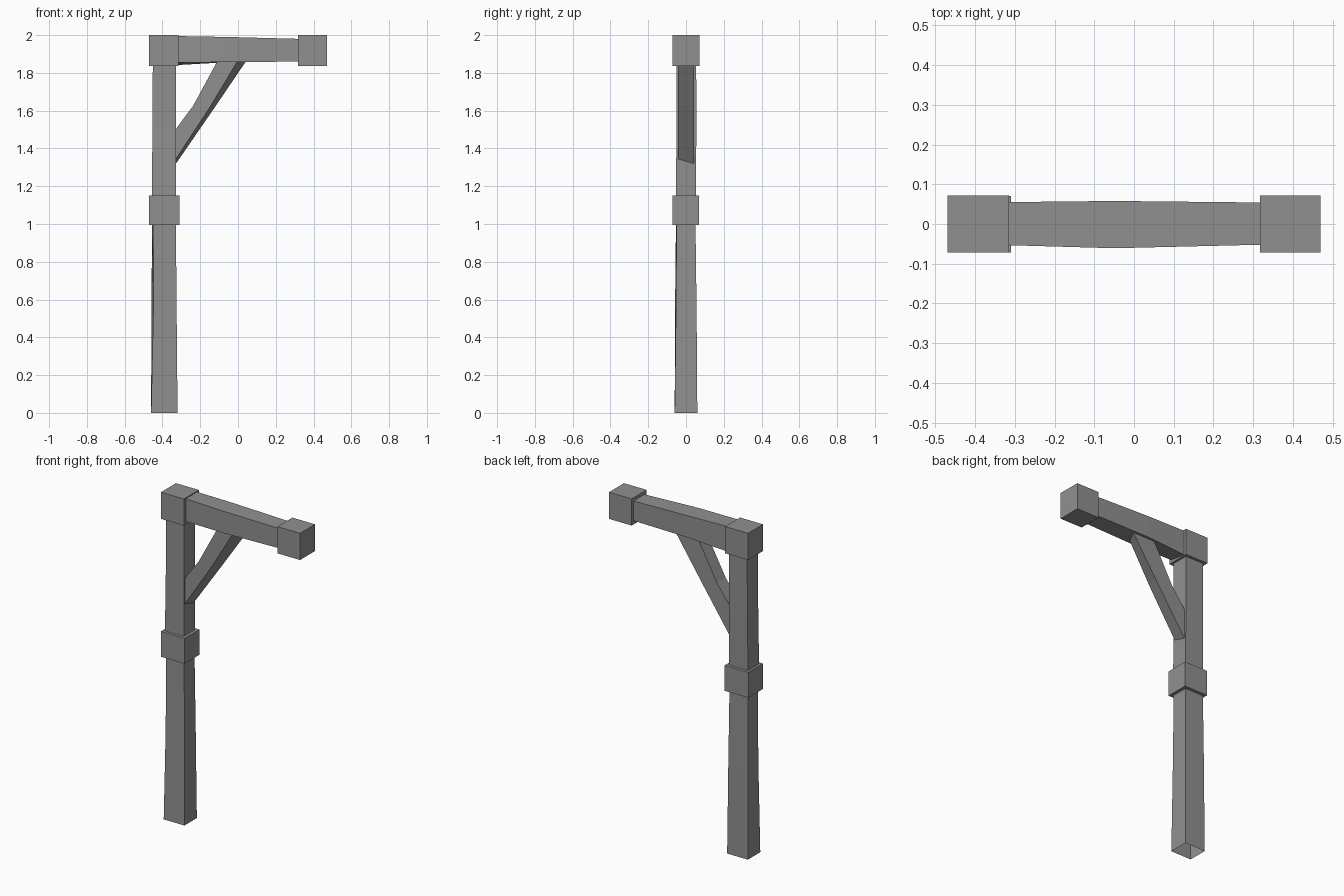
import bpy
import bmesh

if "Cube" in bpy.data.objects:
    bpy.data.objects.remove(bpy.data.objects["Cube"])

# Dark grey timber
wood = bpy.data.materials.new("dark_timber")
wood.diffuse_color = (0.28, 0.28, 0.28, 1.0)
wood.use_nodes = True
wood.node_tree.nodes["Principled BSDF"].inputs["Base Color"].default_value = wood.diffuse_color


def loft(name, rings):
    """Open-ended four-sided timber skinned through rings of four points."""
    bm = bmesh.new()
    loops = [[bm.verts.new(p) for p in ring] for ring in rings]
    for a, b in zip(loops, loops[1:]):
        for i in range(4):
            j = (i + 1) % 4
            bm.faces.new((a[i], a[j], b[j], b[i]))
    bmesh.ops.recalc_face_normals(bm, faces=bm.faces)
    mesh = bpy.data.meshes.new(name)
    bm.to_mesh(mesh)
    bm.free()
    mesh.materials.append(wood)
    obj = bpy.data.objects.new(name, mesh)
    bpy.context.collection.objects.link(obj)


def block(name, lo, hi):
    """Axis-aligned box between two corners."""
    centre = [(a + b) / 2 for a, b in zip(lo, hi)]
    bpy.ops.mesh.primitive_cube_add(size=1, location=centre)
    obj = bpy.context.object
    obj.name = name
    obj.scale = [b - a for a, b in zip(lo, hi)]
    bpy.ops.object.transform_apply(location=False, rotation=False, scale=True)
    obj.data.materials.append(wood)


def post_ring(z, x0, x1, y0, y1, skew=0.0):
    # The front left corner is hewn in by the skew amount
    return [(x0 + skew, y0, z), (x1, y0 + skew / 2, z), (x1, y1, z), (x0, y1, z)]


def beam_ring(x, y0, y1, z0, z1, skew=0.0):
    # The back lower edge hangs down by the skew amount
    return [(x, y0, z0), (x, y1, z0 - skew), (x, y1, z1), (x, y0, z1)]


def brace_ring(upper, front_lower, back_lower, y0=-0.042, y1=0.042):
    (ux, uz), (fx, fz), (bx, bz) = upper, front_lower, back_lower
    return [(ux, y0, uz), (fx, y0, fz), (bx, y1, bz), (ux, y1, uz)]


# Upright post, slightly flared at the foot
loft("lower_post", [
    post_ring(0.0, -0.46, -0.32, -0.06, 0.06),
    post_ring(0.55, -0.458, -0.325, -0.058, 0.056, 0.01),
    post_ring(1.02, -0.455, -0.329, -0.053, 0.05, 0.006),
])
loft("upper_post", [
    post_ring(1.13, -0.456, -0.328, -0.054, 0.052),
    post_ring(1.5, -0.453, -0.329, -0.05, 0.055),
    post_ring(1.86, -0.451, -0.329, -0.05, 0.054),
])

# Horizontal arm
loft("beam", [
    beam_ring(-0.33, -0.053, 0.055, 1.855, 1.995, 0.014),
    beam_ring(-0.05, -0.061, 0.058, 1.857, 1.99),
    beam_ring(0.33, -0.052, 0.054, 1.86, 1.98),
])

# Diagonal brace
loft("brace", [
    brace_ring((-0.335, 1.495), (-0.335, 1.335), (-0.335, 1.31)),
    brace_ring((-0.238, 1.625), (-0.145, 1.625), (-0.118, 1.625)),
    brace_ring((-0.105, 1.87), (0.002, 1.87), (0.048, 1.87)),
])

# Square collar and joint blocks
block("collar", (-0.47, -0.072, 0.995), (-0.31, 0.07, 1.15))
block("corner_block", (-0.47, -0.072, 1.837), (-0.315, 0.072, 2.0))
block("end_block", (0.317, -0.072, 1.837), (0.47, 0.072, 2.0))
